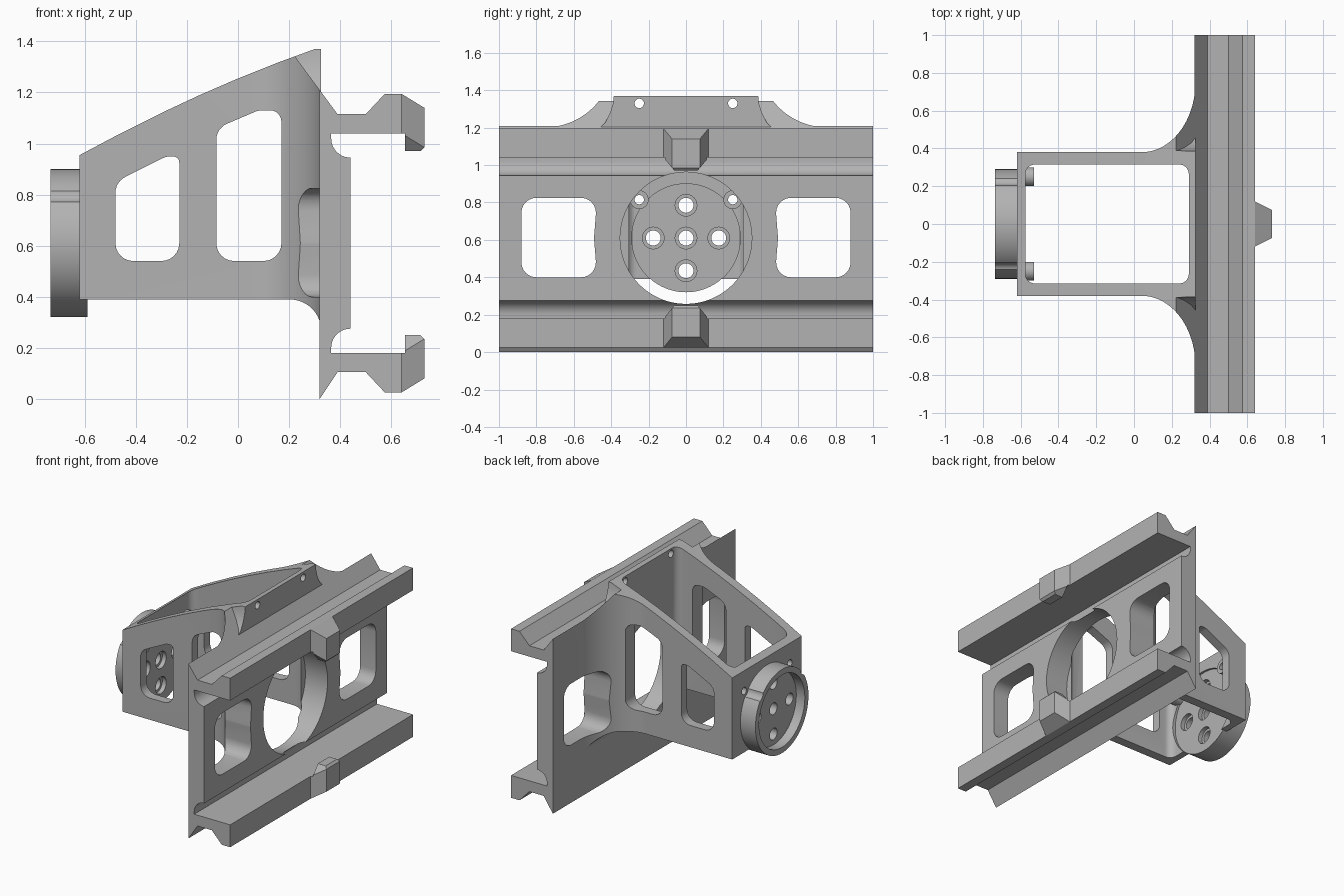
import bpy, bmesh, math
from mathutils import Vector

if "Cube" in bpy.data.objects:
    bpy.data.objects.remove(bpy.data.objects["Cube"])

grey = bpy.data.materials.new("plain_grey")
grey.use_nodes = True
grey.diffuse_color = (0.45, 0.45, 0.45, 1)
grey.node_tree.nodes["Principled BSDF"].inputs["Base Color"].default_value = (0.45, 0.45, 0.45, 1)

PLACE = {"x": lambda a, b, t: (t, a, b),
         "y": lambda a, b, t: (a, t, b),
         "z": lambda a, b, t: (a, b, t)}


def prism(name, axis, pts, lo, hi):
    """Extrude a closed 2D outline along an axis."""
    bm = bmesh.new()
    rings = [[bm.verts.new(PLACE[axis](a, b, t)) for a, b in pts] for t in (lo, hi)]
    bm.faces.new(rings[0])
    bm.faces.new(rings[1])
    n = len(pts)
    for i in range(n):
        j = (i + 1) % n
        bm.faces.new((rings[0][i], rings[0][j], rings[1][j], rings[1][i]))
    bmesh.ops.recalc_face_normals(bm, faces=bm.faces)
    mesh = bpy.data.meshes.new(name)
    bm.to_mesh(mesh)
    bm.free()
    mesh.materials.append(grey)
    obj = bpy.data.objects.new(name, mesh)
    bpy.context.collection.objects.link(obj)
    return obj


def arc(cx, cy, rx, ry, a0, a1, n=16):
    angles = [math.radians(a0 + (a1 - a0) * i / n) for i in range(n + 1)]
    return [(cx + rx * math.cos(a), cy + ry * math.sin(a)) for a in angles]


def rod(name, y, z, r, lo, hi, n=64):
    return prism(name, "x", arc(y, z, r, r, 0, 360, n)[:-1], lo, hi)


def rounded(pts, r, n=6):
    """Round every corner of an outline with a tangent curve."""
    out = []
    for i, p in enumerate(pts):
        p = Vector(p)
        prev, nxt = Vector(pts[i - 1]), Vector(pts[(i + 1) % len(pts)])
        da, db = (prev - p).normalized(), (nxt - p).normalized()
        half = da.angle(db) / 2
        d = min(r / math.tan(half), (prev - p).length * 0.49, (nxt - p).length * 0.49)
        rad = d * math.tan(half)
        c = p + (da + db).normalized() * (rad / math.sin(half))
        s, e = p + da * d - c, p + db * d - c
        turn = math.atan2(s.x * e.y - s.y * e.x, s.dot(e))
        for k in range(n + 1):
            t = turn * k / n
            out.append((c.x + s.x * math.cos(t) - s.y * math.sin(t),
                        c.y + s.x * math.sin(t) + s.y * math.cos(t)))
    return out


def combine(obj, tool, op="DIFFERENCE"):
    mod = obj.modifiers.new("cut", "BOOLEAN")
    mod.operation, mod.solver, mod.object = op, "EXACT", tool
    bpy.context.view_layer.objects.active = obj
    bpy.ops.object.modifier_apply(modifier=mod.name)
    bpy.data.objects.remove(tool)


CZ = 0.61              # height of the round end cap
SCREWS = (-0.25, 0.25)

# Tapered box with side flares, seen from above and from the side
flare = [(-0.62, 0.38)] + arc(0.04, 0.75, 0.285, 0.37, -90, 0, 24)
body = prism("mount_body", "z", flare + [(x, -y) for x, y in reversed(flare)], 0, 1.5)
side = ([(-0.62, 0.39)] + arc(0.2, 0.27, 0.125, 0.12, 90, 0)
        + [(0.325, 1.37), (0.30, 1.37), (0.15, 1.315), (0, 1.255),
           (-0.15, 1.19), (-0.3, 1.12), (-0.46, 1.04), (-0.62, 0.955)])
combine(body, prism("side_shape", "y", side, -1, 1), "INTERSECT")

# Sloped cuts on the top of both flares
for s in (-1, 1):
    edge = [(0.47, 1.05), (0.46, 1.2), (0.43, 1.23), (0.405, 1.28),
            (0.39, 1.33), (0.385, 1.38), (0.385, 1.5), (1.1, 1.5), (1.1, 1.05)]
    cut = prism("flare_cut", "x", [(s * y, z) for y, z in edge], 0.1, 0.6)
    slope = [(0.19, 1.386), (0.4, 1.101), (0.4, 1.45), (0.19, 1.45)]
    combine(cut, prism("slope", "y", slope, -1.2, 1.2), "INTERSECT")
    combine(body, cut)

# Open cavity, side windows and cap seat
cavity = [(-0.575, -0.315), (0.29, -0.315), (0.29, 0.315), (-0.575, 0.315)]
combine(body, prism("cavity", "z", rounded(cavity, 0.05), -0.2, 1.7))
for win in ([(-0.48, 0.54), (-0.23, 0.54), (-0.23, 0.95), (-0.28, 0.95), (-0.48, 0.85)],
            [(-0.085, 0.54), (0.17, 0.54), (0.17, 1.13), (0.08, 1.13), (-0.085, 1.06)]):
    combine(body, prism("side_window", "y", rounded(win, 0.07), -0.45, 0.45))
combine(body, rod("cap_seat", 0, CZ, 0.29, -0.7, -0.5))

# Long rail plate with hooked edges, mirrored about its mid height
lower = [(0.32, 0), (0.39, 0.105), (0.5, 0.105), (0.575, 0.025), (0.64, 0.025),
         (0.64, 0.18), (0.365, 0.18)] + arc(0.44, 0.2, 0.075, 0.075, 180, 90, 10)
rail = lower + [(x, 1.22 - z) for x, z in reversed(lower)]
rail = [(x, 1.21 if z > 1.215 else z) for x, z in rail]
combine(body, prism("rail", "y", rail, -1, 1), "UNION")

# Round opening and rounded windows through the plate
combine(body, rod("opening", 0, CZ, 0.352, 0.27, 0.6, 96))
for s in (-1, 1):
    win = [(0.475, 0.4), (0.88, 0.4), (0.88, 0.825), (0.475, 0.825), (0.492, CZ)]
    combine(body, prism("plate_window", "x",
                        rounded([(s * y, z) for y, z in win], 0.08), 0.0, 0.6))

# Round end cap with a recess and five counterbored holes
cap = rod("end_cap", 0, CZ, 0.29, -0.735, -0.59, 96)
combine(cap, rod("recess", 0, CZ, 0.25, -0.8, -0.67))
for y, z in ((0, 0), (0.175, 0), (-0.175, 0), (0, 0.175), (0, -0.175)):
    combine(cap, rod("bolt_hole", y, CZ + z, 0.04, -0.8, -0.5, 32))
    combine(cap, rod("counterbore", y, CZ + z, 0.058, -0.62, -0.5, 32))

# Screw bosses and screw holes
parts = [body, cap]
for y in SCREWS:
    combine(body, rod("top_hole", y, 1.33, 0.025, 0.2, 0.4, 32))
    combine(body, rod("wall_hole", y, 0.815, 0.025, -0.7, -0.5, 32))
    combine(cap, rod("notch", y, 0.815, 0.045, -0.8, -0.62, 32))
    boss = rod("screw_boss", y, 0.815, 0.05, -0.6, -0.53, 32)
    combine(boss, rod("boss_hole", y, 0.815, 0.025, -0.7, -0.5, 32))
    parts.append(boss)

# Chamfered hook lugs in the middle of both rail edges
for name, flip in (("lower_lug", False), ("upper_lug", True)):
    f = (lambda z: 1.22 - z) if flip else (lambda z: z)
    hook = [(0.6, 0.025), (0.64, 0.025), (0.73, 0.08), (0.73, 0.235), (0.715, 0.25),
            (0.655, 0.25), (0.655, 0.18), (0.6, 0.18)]
    lug = prism(name, "y", [(x, f(z)) for x, z in hook], -0.12, 0.12)
    plan = [(0.55, -0.13), (0.64, -0.12), (0.735, -0.072),
            (0.735, 0.072), (0.64, 0.12), (0.55, 0.13)]
    combine(lug, prism("plan", "z", plan, -0.5, 1.7), "INTERSECT")
    face = [(-0.13, 0.0), (0.13, 0.0), (0.12, 0.18), (0.058, 0.255),
            (-0.058, 0.255), (-0.12, 0.18)]
    combine(lug, prism("face", "x", [(y, f(z)) for y, z in face], 0.5, 0.8), "INTERSECT")
    parts.append(lug)

# Smooth curves, sharp edges
bpy.ops.object.select_all(action="DESELECT")
for obj in parts:
    obj.select_set(True)
bpy.context.view_layer.objects.active = body
bpy.ops.object.shade_smooth_by_angle(angle=math.radians(25))
